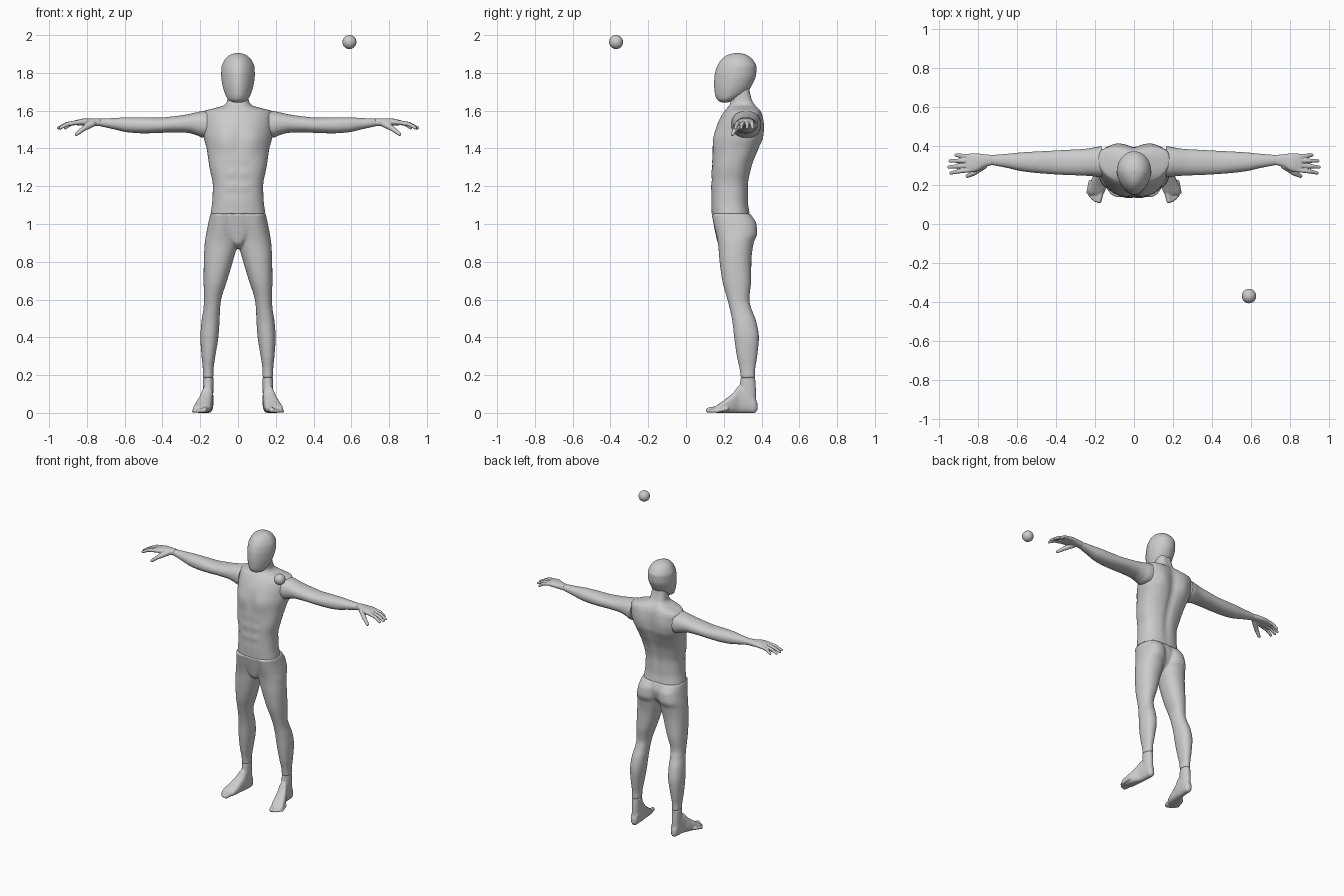
import bpy, bmesh, math
from mathutils import Vector, Matrix


def pchip(rows, sub):
    """Resample station rows smoothly without overshoot (column 0 is the position)."""
    out, n = [], len(rows)
    d = [[(b - a) / (rows[i + 1][0] - rows[i][0]) for a, b in zip(rows[i], rows[i + 1])]
         for i in range(n - 1)]

    def slope(i, k):
        if i == 0 or i == n - 1:
            return d[min(i, n - 2)][k]
        p, q = d[i - 1][k], d[i][k]
        return 2 * p * q / (p + q) if p * q > 0 else 0

    for i in range(n - 1):
        h = rows[i + 1][0] - rows[i][0]
        for s in range(sub):
            u = s / sub
            out.append([rows[i][k] * (1 + 2 * u) * (1 - u) ** 2 + slope(i, k) * h * u * (1 - u) ** 2
                        + rows[i + 1][k] * u * u * (3 - 2 * u) + slope(i + 1, k) * h * u * u * (u - 1)
                        for k in range(5)])
    out.append(list(rows[-1]))
    return out


def loft(bm, axis, rows, n=2.2, sub=6, seg=56, deform=None):
    """Rows: position on axis, then min/max of the two other axes."""
    rings = []
    for t, a0, a1, b0, b1 in pchip(rows, sub):
        ring = []
        for k in range(seg):
            th = 2 * math.pi * k / seg
            c, s = math.cos(th), math.sin(th)
            a = (a0 + a1) / 2 + (a1 - a0) / 2 * math.copysign(abs(c) ** (2 / n), c)
            b = (b0 + b1) / 2 + (b1 - b0) / 2 * math.copysign(abs(s) ** (2 / n), s)
            co = {'x': (t, a, b), 'y': (a, t, b), 'z': (a, b, t)}[axis]
            ring.append(bm.verts.new(deform(*co, s) if deform else co))
        rings.append(ring)
    for r, q in zip(rings, rings[1:]):
        for k in range(seg):
            j = (k + 1) % seg
            bm.faces.new((r[k], r[j], q[j], q[k]))
    bm.faces.new(rings[0][::-1])
    bm.faces.new(rings[-1])


def digit(bm, pts):
    """Finger or toe: chain of balls (x, y, z, r) closely spaced along a path."""
    for p, q in zip(pts, pts[1:]):
        p, q = Vector(p), Vector(q)
        d = (q - p).to_3d()
        rot = d.to_track_quat('Z', 'Y').to_matrix().to_4x4()
        bmesh.ops.create_cone(bm, cap_ends=True, segments=16, radius1=p.w, radius2=q.w,
                              depth=d.length,
                              matrix=Matrix.Translation((p.to_3d() + q.to_3d()) / 2) @ rot)
        for e in (p, q):
            bmesh.ops.create_uvsphere(bm, u_segments=16, v_segments=10, radius=e.w,
                                      matrix=Matrix.Translation(e.to_3d()))


def mirror(bm):
    g = bmesh.ops.duplicate(bm, geom=bm.verts[:] + bm.edges[:] + bm.faces[:])['geom']
    for v in g:
        if isinstance(v, bmesh.types.BMVert):
            v.co.x *= -1


def finish(bm, name, voxel=0, smooth=3):
    bmesh.ops.recalc_face_normals(bm, faces=bm.faces[:])
    for f in bm.faces:
        f.smooth = len(f.verts) < 5
    me = bpy.data.meshes.new(name)
    bm.to_mesh(me)
    bm.free()
    ob = bpy.data.objects.new(name, me)
    bpy.context.collection.objects.link(ob)
    if voxel:
        m = ob.modifiers.new("union", 'REMESH')
        m.mode, m.voxel_size, m.use_smooth_shade = 'VOXEL', voxel, True
        m = ob.modifiers.new("soften", 'SMOOTH')
        m.factor, m.iterations = 0.5, smooth


def gauss(x, z, cx, cz, rx, rz):
    return math.exp(-((x - cx) / rx) ** 2 - ((z - cz) / rz) ** 2)


def wide(z, w, y0, y1):
    return (z, -w, w, y0, y1)


# torso with neck: shoulders swept back, chest, abs, shoulder blades, spine groove
def muscles(x, y, z, s):
    ax = abs(x)
    y += 0.035 * (ax / 0.185) ** 2 * max(0, min(1, (z - 1.3) / 0.2))
    if s < 0:
        y -= 0.010 * gauss(ax, z, 0.08, 1.44, 0.055, 0.06)
        y += 0.006 * gauss(ax, z, 0, 1.45, 0.015, 0.1)
        y += 0.003 * gauss(ax, z, 0, 1.22, 0.01, 0.13)
        y -= 0.003 * math.cos((z - 1.12) * 2 * math.pi / 0.075) * gauss(ax, z, 0.035, 1.24, 0.03, 0.09)
    else:
        y += 0.012 * gauss(ax, z, 0.085, 1.5, 0.05, 0.1)
        y -= 0.012 * gauss(ax, z, 0, 1.38, 0.025, 0.25)
    return (x, y, z)


bm = bmesh.new()
loft(bm, 'z', [wide(1.055, .145, .136, .338), wide(1.12, .136, .134, .330), wide(1.2, .133, .134, .330),
               wide(1.3, .151, .137, .348), wide(1.4, .166, .143, .383), wide(1.46, .181, .148, .400),
               wide(1.52, .187, .162, .402), wide(1.57, .187, .185, .398), wide(1.597, .181, .203, .390),
               wide(1.612, .128, .215, .382), wide(1.63, .072, .23, .368), wide(1.65, .058, .236, .355),
               wide(1.69, .054, .232, .342), wide(1.73, .052, .22, .335)], n=2.4, seg=96, deform=muscles)
finish(bm, "torso")

# head: egg narrowing to the face
bm = bmesh.new()
loft(bm, 'z', [wide(1.644, .022, .188, .222), wide(1.652, .042, .172, .25), wide(1.665, .056, .161, .28),
               wide(1.69, .069, .153, .318), wide(1.74, .083, .149, .352), wide(1.79, .089, .152, .371),
               wide(1.83, .087, .163, .373), wide(1.865, .073, .183, .357), wide(1.888, .053, .208, .333),
               wide(1.9, .032, .235, .308), wide(1.906, .006, .265, .278)], n=2.05,
     deform=lambda x, y, z, s: (x * (1 + 0.22 * min(0, s)), y, z))
finish(bm, "head")

# legs, blended with the pelvis
bm = bmesh.new()
loft(bm, 'z', [(1.055, .0, .147, .135, .34), (1.0, .0, .158, .147, .373), (.95, .001, .168, .159, .377),
               (.9, .003, .176, .169, .358), (.8, .028, .181, .178, .346), (.7, .058, .182, .192, .345),
               (.6, .089, .180, .219, .335), (.55, .095, .183, .232, .347), (.48, .098, .194, .246, .373),
               (.4, .104, .199, .255, .386), (.3, .120, .193, .269, .377), (.22, .130, .186, .286, .366),
               (.185, .130, .186, .289, .366)])
mirror(bm)
loft(bm, 'z', [wide(.87, .012, .20, .27), wide(.9, .045, .168, .31), wide(.95, .105, .156, .345),
               wide(1.0, .15, .146, .355), wide(1.055, .147, .135, .34)])
finish(bm, "legs", 0.007, 3)

# arms
bm = bmesh.new()
loft(bm, 'x', [(.165, .24, .398, 1.455, 1.599), (.19, .242, .396, 1.458, 1.597), (.22, .246, .39, 1.470, 1.591),
               (.27, .249, .384, 1.483, 1.58), (.35, .252, .38, 1.485, 1.569), (.42, .256, .376, 1.482, 1.563),
               (.5, .262, .372, 1.480, 1.565), (.58, .272, .367, 1.485, 1.565),
               (.65, .288, .36, 1.50, 1.561), (.735, .304, .353, 1.519, 1.557)])
mirror(bm)
finish(bm, "arms")

# hands: palm, four fingers, thumb
bm = bmesh.new()
loft(bm, 'x', [(.728, .303, .354, 1.518, 1.558), (.77, .292, .358, 1.520, 1.559), (.81, .270, .362, 1.522, 1.559),
               (.845, .265, .361, 1.522, 1.553), (.862, .278, .352, 1.525, 1.549)], n=2.5)
for x, y, y0 in [(.94, .262, .278), (.95, .292, .301), (.944, .324, .325), (.914, .353, .347)]:
    digit(bm, [(.84, y0, 1.539, .0125), ((x + .84) / 2 + .01, (y + y0) / 2, 1.530, .011), (x, y, 1.509, .0085)])
digit(bm, [(.77, .30, 1.532, .018), (.82, .262, 1.503, .0135), (.855, .246, 1.476, .010)])
mirror(bm)
finish(bm, "hands", 0.0035, 2)

# feet: ankle, sole and toes turned outwards
bm = bmesh.new()
loft(bm, 'z', [(.03, .135, .182, .29, .372), (.1, .131, .186, .283, .371), (.187, .130, .186, .289, .366)])
loft(bm, 'y', [(.15, .160, .232, .004, .030), (.165, .150, .238, 0, .042), (.2, .141, .229, 0, .066),
               (.25, .135, .208, 0, .106), (.285, .131, .192, 0, .145), (.33, .130, .186, 0, .13),
               (.362, .134, .182, 0, .09), (.378, .148, .170, .015, .05)], n=2.6)
for i, (x, y) in enumerate([(.180, .120), (.198, .123), (.212, .132), (.225, .145), (.236, .161)]):
    r = .0145 if i == 0 else .0105 - .0005 * i
    digit(bm, [(x - .012, y + .055, .022, r + .002), (x, y, r, r)])
mirror(bm)
finish(bm, "feet", 0.0045, 2)

# floating ball
bm = bmesh.new()
bmesh.ops.create_uvsphere(bm, u_segments=32, v_segments=16, radius=.037,
                          matrix=Matrix.Translation((.59, -.37, 1.963)))
finish(bm, "ball")
